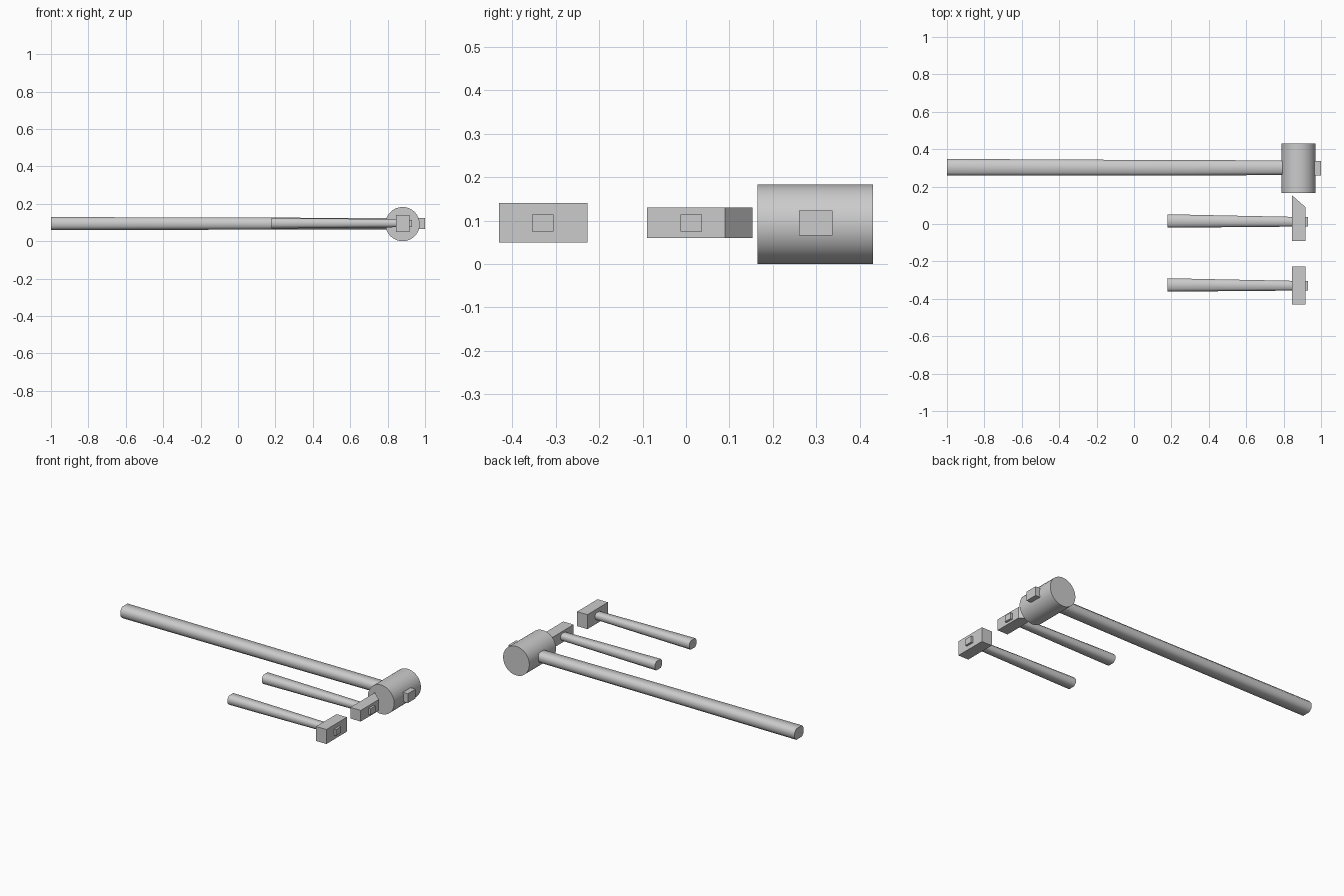
import bpy, bmesh, math
from mathutils import Matrix

if "Cube" in bpy.data.objects:
    bpy.data.objects.remove(bpy.data.objects["Cube"])


def finish(bm, name, smooth=False):
    bmesh.ops.recalc_face_normals(bm, faces=bm.faces)
    me = bpy.data.meshes.new(name)
    bm.to_mesh(me)
    bm.free()
    ob = bpy.data.objects.new(name, me)
    bpy.context.collection.objects.link(ob)
    if smooth:
        bpy.ops.object.select_all(action='DESELECT')
        ob.select_set(True)
        bpy.context.view_layer.objects.active = ob
        bpy.ops.object.shade_smooth_by_angle(angle=math.radians(50))
    return ob


def handle(name, sections, z):
    # loft of chamfered rectangles: (x, centre y, half width, half height)
    bm = bmesh.new()
    rings = []
    for x, y, w, h in sections:
        c, d = w * 0.62, h * 0.45
        pts = [(w, d), (c, h), (-c, h), (-w, d), (-w, -d), (-c, -h), (c, -h), (w, -d)]
        rings.append([bm.verts.new((x, y + a, z + b)) for a, b in pts])
    for r, s in zip(rings, rings[1:]):
        for i in range(8):
            j = (i + 1) % 8
            bm.faces.new((r[i], r[j], s[j], s[i]))
    bm.faces.new(rings[0])
    bm.faces.new(rings[-1])
    return finish(bm, name, True)


def prism(name, outline, z0, z1):
    # top-view outline extruded upward
    bm = bmesh.new()
    f = bm.faces.new([bm.verts.new((x, y, z0)) for x, y in outline])
    ext = bmesh.ops.extrude_face_region(bm, geom=[f])['geom']
    bmesh.ops.translate(bm, vec=(0, 0, z1 - z0),
                        verts=[v for v in ext if isinstance(v, bmesh.types.BMVert)])
    return finish(bm, name)


def box(name, x0, x1, y0, y1, z0, z1):
    return prism(name, [(x0, y0), (x1, y0), (x1, y1), (x0, y1)], z0, z1)


# sledgehammer
handle("sledge_handle", [(-1, 0.303, 0.045, 0.035), (0.12, 0.3, 0.042, 0.032),
                         (0.85, 0.301, 0.039, 0.03)], 0.094)
box("sledge_tenon", 0.84, 1.0, 0.26, 0.338, 0.065, 0.123)
bm = bmesh.new()
bmesh.ops.create_cone(bm, cap_ends=True, segments=32, radius1=0.0915, radius2=0.0915, depth=0.266,
                      matrix=Matrix.Translation((0.88, 0.298, 0.0915)) @ Matrix.Rotation(math.pi / 2, 4, 'X'))
finish(bm, "sledge_head", True)

# two small hammers
for label, cy in (("wedge", 0.012), ("block", -0.33)):
    handle(label + "_hammer_handle", [(0.18, cy + 0.004, 0.036, 0.028), (0.51, cy + 0.002, 0.031, 0.025),
                                      (0.86, cy, 0.026, 0.021)], 0.096)
    box(label + "_hammer_tenon", 0.85, 0.93, cy - 0.025, cy + 0.025, 0.075, 0.114)

# wedge-ended and rectangular heads
prism("wedge_hammer_head", [(0.845, -0.09), (0.917, -0.09), (0.917, 0.09), (0.845, 0.153)], 0.06, 0.13)
box("block_hammer_head", 0.845, 0.917, -0.431, -0.227, 0.049, 0.14)
